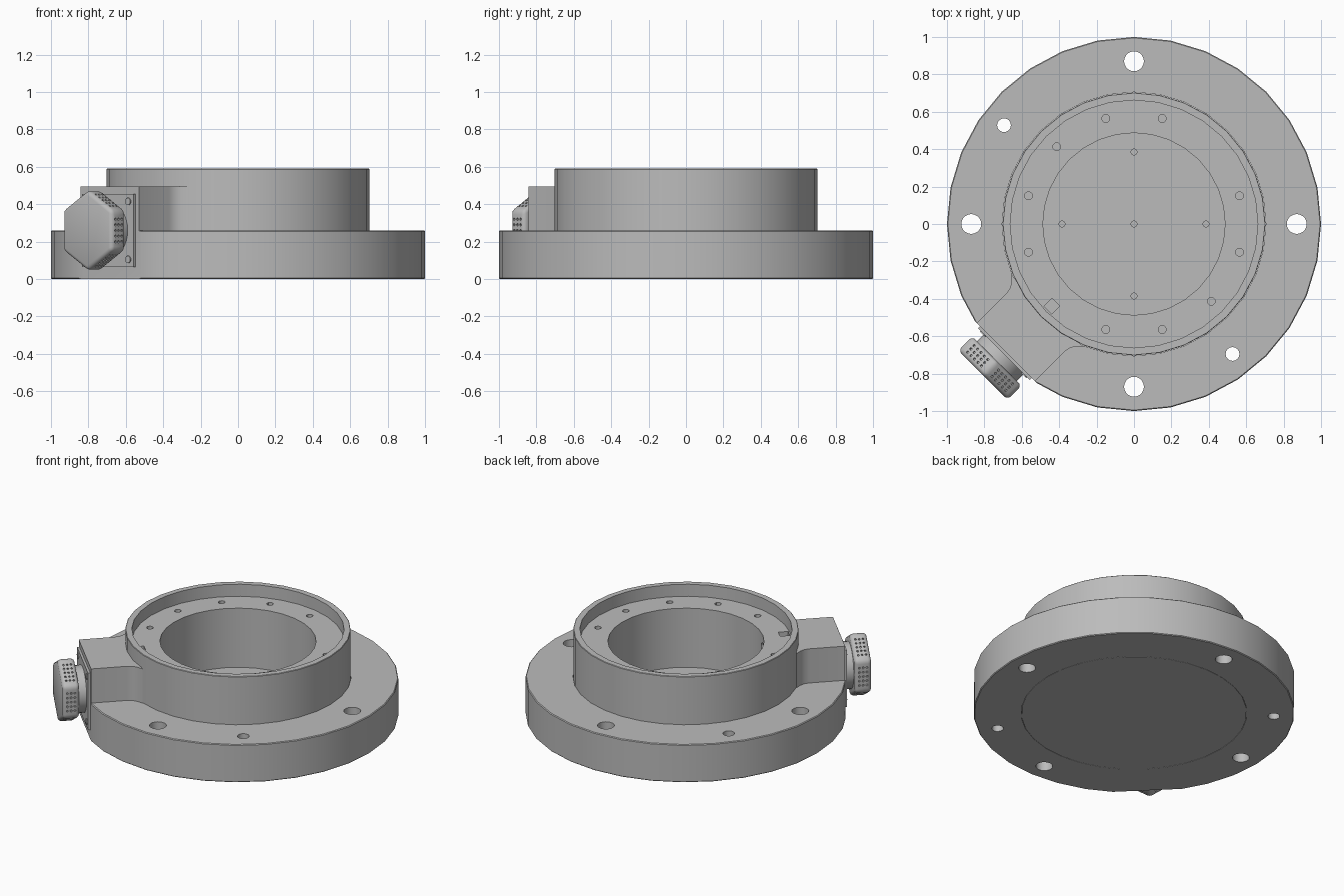
import bpy, bmesh
from math import sin, cos, pi, radians
from mathutils import Matrix

cube = bpy.data.objects.get("Cube")
if cube:
    bpy.data.objects.remove(cube, do_unlink=True)

gray = bpy.data.materials.new("metal gray")
gray.use_nodes = True
gray.diffuse_color = (0.5, 0.5, 0.5, 1)
gray.node_tree.nodes["Principled BSDF"].inputs["Base Color"].default_value = (0.5, 0.5, 0.5, 1)

OUT = Matrix.Rotation(radians(225), 4, 'Z')        # x points out along the connector
AXIS = OUT @ Matrix.Rotation(pi / 2, 4, 'Y')       # z points out along the connector
MID = 0.26                                         # height of the connector axis


def at(x, y, z=0):
    return Matrix.Translation((x, y, z))


def circle(r, n):
    return [(r * cos(2 * pi * i / n), r * sin(2 * pi * i / n)) for i in range(n)]


def rect(x0, x1, y0, y1):
    return [(x0, y0), (x1, y0), (x1, y1), (x0, y1)]


def prism(bm, points, lo, hi, matrix=Matrix()):
    """Add a straight prism over a polygon."""
    low = [bm.verts.new(matrix @ at(x, y, lo).translation) for x, y in points]
    top = [bm.verts.new(matrix @ at(x, y, hi).translation) for x, y in points]
    bm.faces.new(low[::-1])
    bm.faces.new(top)
    for i in range(len(low)):
        j = (i + 1) % len(low)
        bm.faces.new((low[i], low[j], top[j], top[i]))


def lathe(bm, profile, n=32, closed=False):
    """Turn a profile of (radius, height) about z; open ends are capped."""
    rings = [[bm.verts.new((x, y, z)) for x, y in circle(r, n)] for r, z in profile]
    pairs = list(zip(rings, rings[1:]))
    if closed:
        pairs.append((rings[-1], rings[0]))
    else:
        bm.faces.new(rings[0])
        bm.faces.new(rings[-1])
    for a, b in pairs:
        for i in range(n):
            j = (i + 1) % n
            bm.faces.new((a[i], a[j], b[j], b[i]))


def finish(name, bm, cutter=None, bevel=0):
    """Turn the mesh into a shaded part, with cuts and rounded edges."""
    bmesh.ops.recalc_face_normals(bm, faces=bm.faces)
    if bevel:
        bmesh.ops.bevel(bm, geom=bm.edges[:], offset=bevel, segments=3,
                        profile=0.5, affect='EDGES')
    mesh = bpy.data.meshes.new(name)
    bm.to_mesh(mesh)
    bm.free()
    mesh.materials.append(gray)
    ob = bpy.data.objects.new(name, mesh)
    bpy.context.collection.objects.link(ob)
    bpy.ops.object.select_all(action='DESELECT')
    ob.select_set(True)
    bpy.context.view_layer.objects.active = ob
    if cutter:
        mod = ob.modifiers.new("cut", 'BOOLEAN')
        mod.operation, mod.solver, mod.object = 'DIFFERENCE', 'EXACT', cutter
        bpy.ops.object.modifier_apply(modifier=mod.name)
        bpy.data.objects.remove(cutter, do_unlink=True)
    bpy.ops.object.shade_smooth_by_angle(angle=radians(30))
    return ob


def finish_cutter(bm):
    ob = finish("cutter", bm)
    ob.hide_render = True
    return ob


# Base flange: bolt holes, dowel holes and a flat under the connector
cut = bmesh.new()
for k in range(4):
    a = k * pi / 2
    prism(cut, circle(0.053, 20), -0.1, 0.5, at(0.87 * cos(a), 0.87 * sin(a)))
for x, y in ((-0.695, 0.528), (0.527, -0.695)):
    prism(cut, circle(0.037, 16), -0.1, 0.5, at(x, y))
prism(cut, rect(0.969, 1.2, -0.5, 0.5), -0.1, 0.5, OUT)
bm = bmesh.new()
lathe(bm, [(0.705, 0), (0.995, 0), (1, 0.005), (1, 0.255), (0.995, 0.26), (0.705, 0.26)],
      closed=True)
finish("base_flange", bm, finish_cutter(cut))

# Cup body: outer wall, lip, ledge, bore and floor
cut = bmesh.new()
for deg in (15, 75, 105, 135, 165, 195, 255, 285, 315, 345):
    a = radians(deg)
    prism(cut, circle(0.021, 12), 0.44, 0.53, at(0.584 * cos(a), 0.584 * sin(a)))
for x, y in ((0, 0), (0.385, 0), (-0.385, 0), (0, 0.385), (0, -0.385)):
    prism(cut, circle(0.016, 12), 0.07, 0.13, at(x, y))
prism(cut, rect(0.59, 0.652, -0.03, 0.03), 0.46, 0.53, OUT)          # key slot
prism(cut, circle(0.035, 12), 0.4, 0.6, at(0, 0, 0.42) @ AXIS)       # cable hole
bm = bmesh.new()
lathe(bm, [(0.703, 0), (0.703, 0.587), (0.7, 0.59), (0.662, 0.59), (0.662, 0.507),
           (0.487, 0.507), (0.487, 0.1)])
finish("cup_body", bm, finish_cutter(cut))

# Connector housing: block that flares into the cup wall
side = [(0.68, 0.1), (0.652, 0.275), (0.68, 0.245), (0.708, 0.227), (0.742, 0.22), (0.969, 0.22)]
bm = bmesh.new()
prism(bm, side + [(x, -y) for x, y in side[::-1]], 0.255, 0.495, OUT)
finish("connector_housing", bm)

# Connector plate, screws and barrel
face = at(0, 0, MID) @ AXIS
bm = bmesh.new()
prism(bm, rect(-0.195, 0.195, -0.195, 0.195), 0.96, 0.984, face)
finish("connector_plate", bm)
bm = bmesh.new()
for x in (-0.155, 0.155):
    for y in (-0.155, 0.155):
        prism(bm, circle(0.02, 12), 0.98, 0.99, face @ at(x, y))
finish("plate_screws", bm)
bm = bmesh.new()
prism(bm, circle(0.15, 32), 0.98, 1.05, face)
finish("connector_barrel", bm)

# Hexagonal cap with dimpled grip sides
cut = bmesh.new()
for k in range(6):
    turn = face @ Matrix.Rotation(radians(30 + 60 * k), 4, 'Z')
    for row in range(5):
        for col in range(3):
            spot = at(0, (row - 2) * 0.03, 1.065 + col * 0.024)
            prism(cut, circle(0.007, 6), 0.176, 0.2,
                  turn @ spot @ Matrix.Rotation(pi / 2, 4, 'Y'))
bm = bmesh.new()
prism(bm, circle(0.215, 6), 1.036, 1.142, face)
finish("hex_cap", bm, finish_cutter(cut), bevel=0.022)
